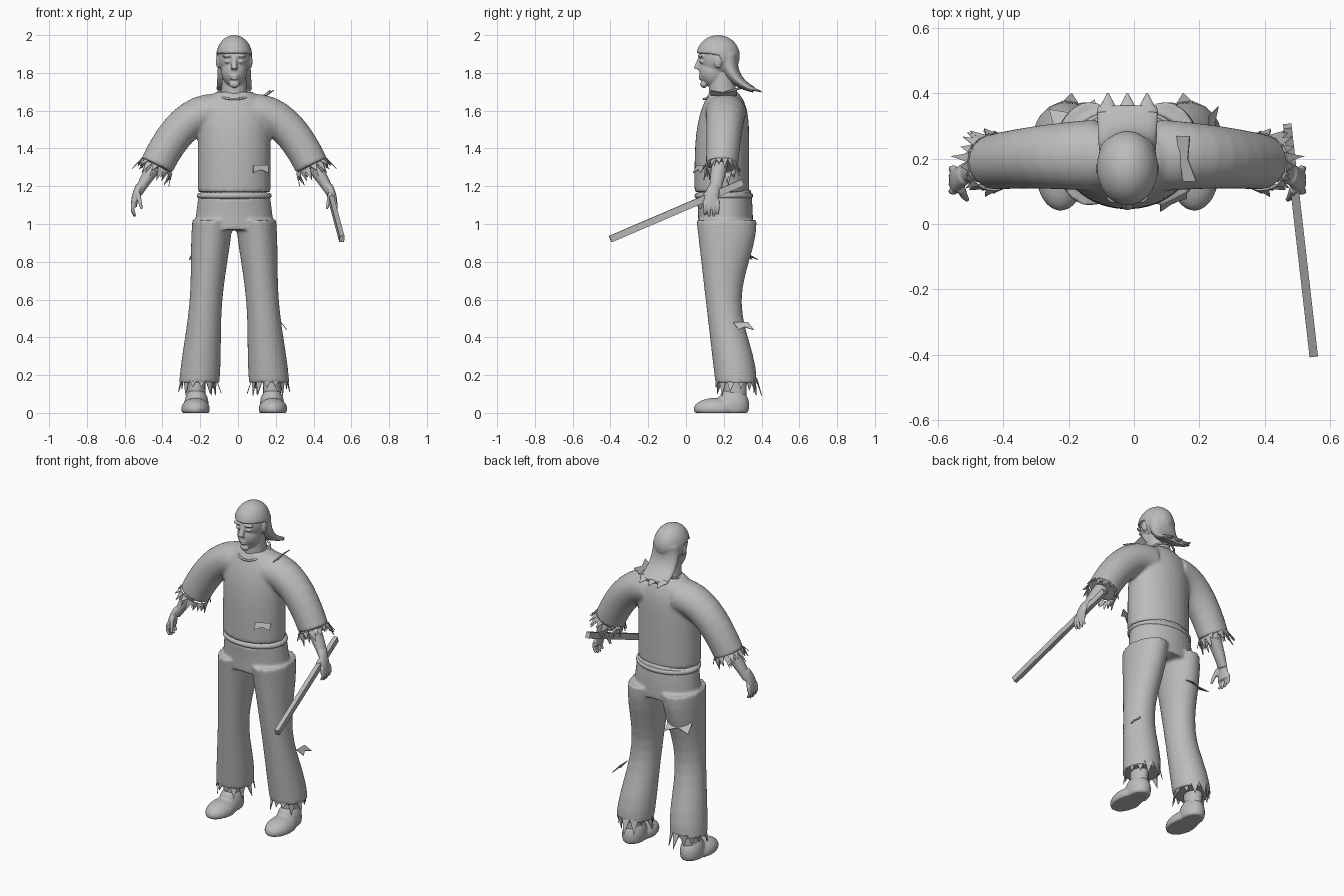
import bpy, bmesh, math, random
from mathutils import Vector, Matrix

random.seed(4)
default_cube = bpy.data.objects.get("Cube")
if default_cube:
    bpy.data.objects.remove(default_cube)

MIDDLE = -0.02  # body mid-plane
GREY = (0.5, 0.5, 0.5, 1)
material = bpy.data.materials.new("plain_grey")
material.use_nodes = True
material.diffuse_color = GREY
material.node_tree.nodes["Principled BSDF"].inputs["Base Color"].default_value = GREY


def finish(name, bm, smooth=True):
    bmesh.ops.recalc_face_normals(bm, faces=bm.faces)
    for face in bm.faces:
        face.smooth = smooth
    mesh = bpy.data.meshes.new(name)
    bm.to_mesh(mesh)
    bm.free()
    mesh.materials.append(material)
    part = bpy.data.objects.new(name, mesh)
    part.location.x = MIDDLE
    bpy.context.collection.objects.link(part)
    return part


def fuse(part, voxel, steps):
    remesh = part.modifiers.new("fuse", 'REMESH')
    remesh.mode, remesh.voxel_size, remesh.use_smooth_shade = 'VOXEL', voxel, True
    relax = part.modifiers.new("relax", 'SMOOTH')
    relax.factor, relax.iterations = 0.5, steps


def thicken(part):
    part.modifiers.new("cloth", 'SOLIDIFY').thickness = 0.004


def mirror(bm):
    copy = bmesh.ops.duplicate(bm, geom=bm.verts[:] + bm.edges[:] + bm.faces[:])["geom"]
    verts = [item for item in copy if isinstance(item, bmesh.types.BMVert)]
    bmesh.ops.scale(bm, vec=(-1, 1, 1), verts=verts)


# Ellipse of points across a direction; width lies sideways, depth lies along y
def ellipse(centre, direction, width, depth, count):
    across = direction.cross(Vector((0, 1, 0))).normalized()
    along = across.cross(direction).normalized()
    angles = [math.tau * i / count for i in range(count)]
    return [centre + across * width * math.cos(a) + along * depth * math.sin(a) for a in angles]


def skin(bm, rings):
    loops = [[bm.verts.new(point) for point in ring] for ring in rings]
    for upper, lower in zip(loops, loops[1:]):
        for i in range(len(upper)):
            bm.faces.new((upper[i - 1], upper[i], lower[i], lower[i - 1]))
    bm.faces.new(loops[0])
    bm.faces.new(loops[-1])


# Tapered tube along a curve bent towards the middle point
def tube(bm, start, bend, end, size_start, size_end, count=16, steps=8):
    start, bend, end = Vector(start), Vector(bend), Vector(end)
    size_start, size_end = Vector(size_start), Vector(size_end)
    rings = []
    for i in range(steps + 1):
        t = i / steps
        first, second = start.lerp(bend, t), bend.lerp(end, t)
        width, depth = size_start.lerp(size_end, t)
        rings.append(ellipse(first.lerp(second, t), second - first, width, depth, count))
    skin(bm, rings)


def blob(bm, centre, radii):
    place = Matrix.Translation(centre) @ Matrix.Diagonal((*radii, 1))
    return bmesh.ops.create_uvsphere(bm, u_segments=32, v_segments=24, radius=1, matrix=place)["verts"]


# Upright body section from front and back limits
def section(x, z, front, back, width):
    return ellipse(Vector((x, (front + back) / 2, z)), Vector((0, 0, -1)), width, (back - front) / 2, 32)


# Torn teeth hanging from a hem
def fringe(bm, centre, direction, width, depth, count, length):
    centre, direction = Vector(centre), Vector(direction).normalized()
    ring = ellipse(centre, direction, width, depth, count)
    for i, point in enumerate(ring):
        middle = (point + ring[i - 1]) / 2
        flare = (middle - centre) * random.uniform(-0.1, 0.3)
        tip = middle + flare + direction * length * random.uniform(0.4, 1)
        bm.faces.new([bm.verts.new(corner) for corner in (ring[i - 1], point, tip)])


# Loose patch spread from a root point, with a notched free edge
def flap(name, root, side, out):
    root, side, out = Vector(root), Vector(side), Vector(out)
    bm = bmesh.new()
    corners = (root, root + side, root + side + out, root + side / 2 + out * 0.6, root + out)
    bm.faces.new([bm.verts.new(corner) for corner in corners])
    thicken(finish(name, bm, False))


# Shirt: sleeves and torso fused together
cuff = (0.41, 0.19, 1.31)
bm = bmesh.new()
tube(bm, (0.1, 0.21, 1.59), (0.27, 0.21, 1.6), cuff, (0.1, 0.11), (0.09, 0.085), 24)
mirror(bm)
levels = [i / 12 for i in range(13)]
skin(bm, [section(0, 1.17 + 0.53 * t, 0.045 + 0.08 * t ** 4, 0.335 - 0.06 * t ** 8,
                  0.192 * (1 - t ** 12 / 2)) for t in levels])
fuse(finish("shirt", bm), 0.01, 5)

# Trousers: legs and hips fused together
bm = bmesh.new()
skin(bm, [section(0.115 + 0.07 * t, 1.02 - 0.86 * t, 0.055 + 0.1 * t,
                  0.335 + 0.04 * math.cos(math.tau * t),
                  0.097 + 0.01 * math.cos(math.tau * t)) for t in levels])
mirror(bm)
tube(bm, (0, 0.2, 1.16), (0, 0.21, 1.1), (0, 0.21, 0.97), (0.187, 0.145), (0.21, 0.145), 32)
fuse(finish("trousers", bm), 0.01, 5)

# Rolled waistband
bm = bmesh.new()
tube(bm, (0, 0.2, 1.175), (0, 0.2, 1.15), (0, 0.2, 1.125), (0.198, 0.155), (0.2, 0.155), 32, 2)
band = finish("waistband", bm)
band.modifiers.new("round", 'SUBSURF').levels = 2

# Neckline trim, dipping at the front
curve = bpy.data.curves.new("neckline", 'CURVE')
curve.dimensions, curve.bevel_depth = '3D', 0.006
spline = curve.splines.new('POLY')
collar = ellipse(Vector((0, 0.19, 1.69)), Vector((0, 0.3, -1)), 0.085, 0.1, 32)
spline.points.add(len(collar) - 1)
for target, point in zip(spline.points, collar):
    target.co = (*point, 1)
spline.use_cyclic_u = True
curve.materials.append(material)
neckline = bpy.data.objects.new("neckline", curve)
neckline.location.x = MIDDLE
bpy.context.collection.objects.link(neckline)

# Head: brows, lids and ears mirrored, then skull, jaw, nose, lips and neck
bm = bmesh.new()
blob(bm, (0.035, 0.08, 1.89), (0.03, 0.018, 0.009))
blob(bm, (0.034, 0.085, 1.86), (0.018, 0.015, 0.009))
blob(bm, (0.085, 0.17, 1.86), (0.012, 0.022, 0.035))
mirror(bm)
blob(bm, (0, 0.17, 1.88), (0.086, 0.1, 0.105))
blob(bm, (0, 0.145, 1.81), (0.068, 0.075, 0.085))
blob(bm, (0, 0.095, 1.74), (0.028, 0.02, 0.02))
blob(bm, (0, 0.08, 1.785), (0.026, 0.014, 0.007))
blob(bm, (0, 0.08, 1.77), (0.022, 0.014, 0.007))
tube(bm, (0, 0.08, 1.89), (0, 0.07, 1.86), (0, 0.055, 1.82), (0.01, 0.01), (0.018, 0.016))
tube(bm, (0, 0.18, 1.82), (0, 0.19, 1.75), (0, 0.2, 1.62), (0.058, 0.06), (0.075, 0.08))
fuse(finish("head", bm), 0.005, 2)

# Swept-back hair: a cap cleared off the face, and a tail ending in points
bm = bmesh.new()
for vert in blob(bm, (0, 0.17, 1.89), (0.095, 0.115, 0.11)):
    if vert.co.z < 1.9:
        vert.co.y = max(vert.co.y, 0.18)
tube(bm, (0, 0.22, 1.9), (0, 0.22, 1.76), (0, 0.36, 1.71), (0.085, 0.06), (0.095, 0.015), 24)
fuse(finish("hair", bm), 0.006, 2)
for step in (-1, 0, 1):
    flap_root = (0.06 * step - 0.03, 0.34, 1.72)
    bm = bmesh.new()
    tube(bm, (0.06 * step, 0.34, 1.72), (0.06 * step, 0.37, 1.71), (0.06 * step, 0.4, 1.7),
         (0.035, 0.012), (0.003, 0.003))
    finish("hair_point", bm)

# Ragged hems
bm = bmesh.new()
for count in (15, 19):
    fringe(bm, cuff, (0.5, 0, -1), 0.09, 0.085, count, 0.08)
mirror(bm)
thicken(finish("sleeve_fringes", bm, False))
bm = bmesh.new()
fringe(bm, (0.185, 0.265, 0.18), (0, 0, -1), 0.095, 0.11, 13, 0.09)
mirror(bm)
thicken(finish("trouser_fringes", bm, False))

# Forearms and hands
bm = bmesh.new()
tube(bm, (0.36, 0.19, 1.39), (0.46, 0.17, 1.26), (0.51, 0.15, 1.16), (0.05, 0.05), (0.022, 0.03))
tube(bm, (0.5, 0.15, 1.2), (0.53, 0.13, 1.15), (0.53, 0.135, 1.09), (0.022, 0.03), (0.016, 0.045))
for finger in range(4):
    y = 0.1 + 0.023 * finger
    drop = 0.01 * abs(finger - 1.4)
    tube(bm, (0.53, y, 1.12), (0.55, y, 1.08), (0.525, y, 1.035 + drop), (0.012, 0.011), (0.007, 0.007))
tube(bm, (0.51, 0.11, 1.16), (0.5, 0.08, 1.12), (0.49, 0.075, 1.08), (0.014, 0.016), (0.007, 0.007))
mirror(bm)
fuse(finish("arms", bm), 0.005, 1)

# Ankles and flat-soled shoes
bm = bmesh.new()
tube(bm, (0.19, 0.26, 0.26), (0.2, 0.26, 0.2), (0.2, 0.26, 0.07), (0.05, 0.06), (0.046, 0.06))
mirror(bm)
finish("ankles", bm)
bm = bmesh.new()
blob(bm, (0.205, 0.16, 0.02), (0.076, 0.12, 0.06))
blob(bm, (0.2, 0.25, 0.04), (0.065, 0.085, 0.095))
for vert in bm.verts:
    vert.co.z = max(vert.co.z, 0)
mirror(bm)
fuse(finish("shoes", bm), 0.008, 2)

# Loose torn patches
flap("shoulder_tear", (0.15, 0.27, 1.68), (0.02, -0.14, 0), (0.04, 0, 0.03))
flap("belly_tear", (0.1, 0.06, 1.31), (0.08, 0.04, 0), (0, -0.02, -0.04))
flap("calf_tear", (0.25, 0.25, 0.48), (0, 0.08, 0), (0.03, 0.03, -0.04))
flap("thigh_tear", (-0.22, 0.28, 0.85), (0.14, 0.03, 0), (-0.02, 0.07, -0.04))

# Wooden stick held in the left hand
tip, butt = Vector((0.57, -0.4, 0.92)), Vector((0.49, 0.3, 1.22))
bm = bmesh.new()
bmesh.ops.create_cube(bm, size=1)
bmesh.ops.scale(bm, vec=(0.026, 0.036, (tip - butt).length), verts=bm.verts)
stick = finish("stick", bm, False)
stick.rotation_euler = (tip - butt).to_track_quat('Z', 'Y').to_euler()
stick.location += (tip + butt) / 2
